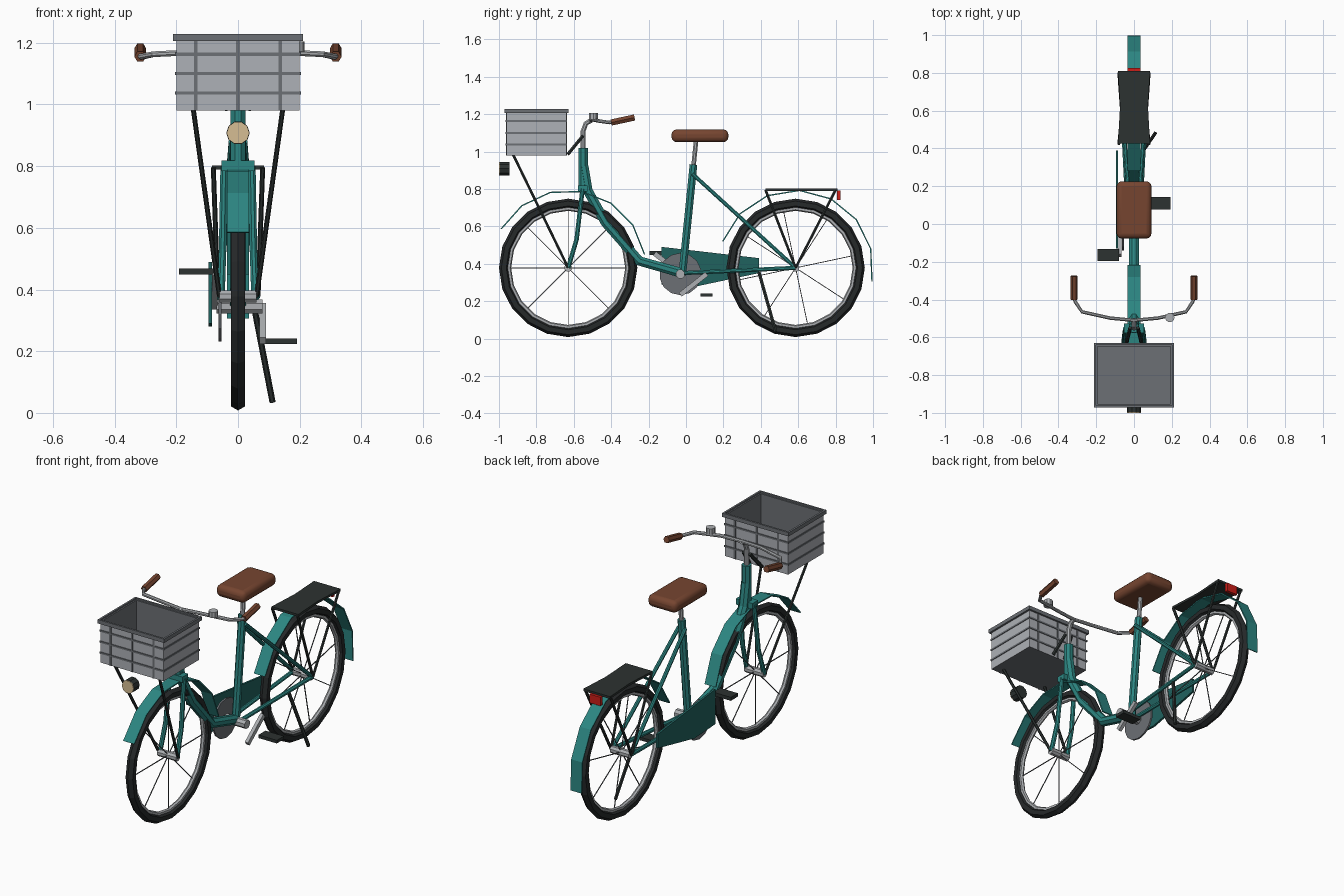
import bpy, bmesh, math
from mathutils import Vector as V, Matrix

if "Cube" in bpy.data.objects:
    bpy.data.objects.remove(bpy.data.objects["Cube"])


def mat(name, r, g, b):
    m = bpy.data.materials.new(name)
    m.diffuse_color = [((c / 255 + 0.055) / 1.055) ** 2.4 for c in (r, g, b)] + [1]
    m.use_nodes = True
    m.node_tree.nodes["Principled BSDF"].inputs["Base Color"].default_value = m.diffuse_color
    return m


TEAL = mat("teal paint", 44, 134, 130)
DTEAL = mat("dark teal", 32, 98, 95)
TYRE = mat("tyre black", 38, 41, 42)
DARK = mat("dark metal", 44, 50, 49)
SILVER = mat("silver", 172, 175, 178)
GREY = mat("mid grey", 108, 112, 117)
LIGHT = mat("light grey", 174, 177, 183)
BROWN = mat("brown leather", 118, 69, 48)
CREAM = mat("lamp cream", 214, 190, 148)
RED = mat("red lens", 205, 30, 24)


def finish(name, bm, *mats):
    bmesh.ops.recalc_face_normals(bm, faces=bm.faces)
    me = bpy.data.meshes.new(name)
    bm.to_mesh(me)
    bm.free()
    for m in mats:
        me.materials.append(m)
    ob = bpy.data.objects.new(name, me)
    bpy.context.collection.objects.link(ob)
    return ob


def tube(name, pts, r, m, n=8, ref=(1, 0, 0)):
    """Sweep an n-sided section along a path."""
    bm = bmesh.new()
    pts = [V(p) for p in pts]
    rings = []
    for i, p in enumerate(pts):
        t = (pts[min(i + 1, len(pts) - 1)] - pts[max(i - 1, 0)]).normalized()
        a = V(ref).cross(t).normalized()
        b = t.cross(a)
        rings.append([bm.verts.new(p + r * (a * math.cos(k) + b * math.sin(k)))
                      for k in [(j + 0.5) * math.tau / n for j in range(n)]])
    for s, e in zip(rings, rings[1:]):
        for j in range(n):
            bm.faces.new((s[j], s[j - 1], e[j - 1], e[j]))
    bm.faces.new(rings[0])
    bm.faces.new(rings[-1])
    return finish(name, bm, m)


def box(name, lo, hi, m, rx=0):
    bm = bmesh.new()
    c, s = (V(lo) + V(hi)) / 2, V(hi) - V(lo)
    bmesh.ops.create_cube(bm, size=1, matrix=Matrix.Translation(c)
                          @ Matrix.Rotation(rx, 4, "X") @ Matrix.Diagonal((*s, 1)))
    return finish(name, bm, m)


def plate(name, outline, d, m):
    """Extrude a flat outline by the vector d."""
    bm = bmesh.new()
    f = bm.faces.new([bm.verts.new(p) for p in outline])
    g = bmesh.ops.extrude_face_region(bm, geom=[f])["geom"]
    bmesh.ops.translate(bm, vec=d, verts=[v for v in g if isinstance(v, bmesh.types.BMVert)])
    return finish(name, bm, m)


def ring(name, y, R, r, n, k, m):
    bpy.ops.mesh.primitive_torus_add(major_radius=R, minor_radius=r, major_segments=n,
                                     minor_segments=k, location=(0, y, ZC),
                                     rotation=(0, math.pi / 2, 0))
    ob = bpy.context.object
    ob.name = name
    ob.data.materials.append(m)


def mudguard(name, y, a0, a1, n, R=0.411, w=0.035, th=0.007):
    bm = bmesh.new()
    rows = []
    for i in range(n + 1):
        a = math.radians(a0 + (a1 - a0) * i / n)
        rows.append([bm.verts.new((x, y + q * math.cos(a), ZC + q * math.sin(a)))
                     for x, q in ((-w, R), (w, R), (w, R + th), (-w, R + th))])
    for s, e in zip(rows, rows[1:]):
        for j in range(4):
            bm.faces.new((s[j], s[j - 1], e[j - 1], e[j]))
    bm.faces.new(rows[0])
    bm.faces.new(rows[-1])
    finish(name, bm, TEAL)


ZC, YF, YR = 0.378, -0.63, 0.586

# wheels
for nm, y, off in (("front", YF, 0), ("rear", YR, 12)):
    ring(nm + "_tyre", y, 0.344, 0.026, 20, 6, TYRE)
    ring(nm + "_rim", y, 0.317, 0.012, 20, 6, SILVER)
    tube(nm + "_hub", [(-0.06, y, ZC), (0.06, y, ZC)], 0.021, SILVER, ref=(0, 0, 1))
    for i in range(8):
        a = math.radians(off + 45 * i)
        tube(f"{nm}_spoke_{i}", [(0, y, ZC), (0, y + 0.312 * math.cos(a), ZC + 0.312 * math.sin(a))],
             0.003, GREY, 4)
mudguard("front_mudguard", YF, 10, 150, 6)
mudguard("rear_mudguard", YR, -10, 160, 7)

# frame
tube("head_tube", [(0, -0.55, 0.78), (0, -0.55, 1.02)], 0.027, TEAL)
tube("down_tube", [(0, -0.547, 0.92), (0, -0.525, 0.79), (0, -0.43, 0.62), (0, -0.25, 0.415),
                   (0, -0.02, 0.35)], 0.028, TEAL)
tube("seat_tube", [(0, -0.02, 0.34), (0, 0.04, 0.93)], 0.022, TEAL)
tube("seat_post", [(0, 0.04, 0.92), (0, 0.055, 1.07)], 0.013, SILVER)
box("fork_crown", (-0.053, -0.578, 0.785), (0.053, -0.527, 0.818), TEAL)
tube("bottom_bracket", [(-0.07, -0.03, 0.345), (0.08, -0.03, 0.345)], 0.025, SILVER, ref=(0, 0, 1))
for s, nm in ((-1, "left"), (1, "right")):
    tube(nm + "_fork_blade", [(s * 0.045, -0.553, 0.80), (s * 0.05, -0.585, 0.53),
                              (s * 0.055, YF, ZC)], 0.013, TEAL)
    tube(nm + "_seat_stay", [(s * 0.02, 0.035, 0.88), (s * 0.06, YR, ZC)], 0.011, TEAL)
    tube(nm + "_chain_stay", [(s * 0.03, -0.02, 0.35), (s * 0.06, YR, ZC)], 0.012, TEAL)
    # rack legs, basket stays and brackets
    tube(nm + "_rack_front_leg", [(s * 0.08, 0.425, 0.795), (s * 0.065, YR, ZC)], 0.008, DARK, 6)
    tube(nm + "_rack_rear_leg", [(s * 0.08, 0.80, 0.795), (s * 0.065, YR, ZC)], 0.008, DARK, 6)
    tube(nm + "_basket_stay", [(s * 0.145, -0.925, 0.985), (s * 0.06, YF, ZC)], 0.008, DARK, 6)
    tube(nm + "_basket_bracket", [(s * 0.04, -0.632, 0.985), (s * 0.02, -0.55, 1.085)], 0.010, DARK, 6)
    tube(nm + "_grip", [(s * 0.317, -0.40, 1.155), (s * 0.317, -0.275, 1.182)], 0.019, BROWN, 6)

# handlebar, stem and bell
half = [(0.317, -0.39, 1.157), (0.312, -0.41, 1.155), (0.275, -0.465, 1.163), (0.127, -0.498, 1.17)]
tube("handlebar", half + [(0, -0.51, 1.167)] + [(-x, y, z) for x, y, z in half[::-1]],
     0.010, SILVER, ref=(0, 0, 1))
tube("stem", [(0, -0.55, 1.0), (0, -0.55, 1.11), (0, -0.535, 1.15), (0, -0.505, 1.167)], 0.014, SILVER)
tube("bell", [(0.19, -0.495, 1.172), (0.19, -0.495, 1.205)], 0.025, SILVER, 10)

# saddle
seat = box("seat", (-0.092, -0.077, 1.05), (0.092, 0.226, 1.118), BROWN)
bv = seat.modifiers.new("round", "BEVEL")
bv.width, bv.segments = 0.026, 3
bpy.context.view_layer.objects.active = seat
seat.select_set(True)
bpy.ops.object.shade_smooth_by_angle(angle=math.radians(40))
seat.select_set(False)

# basket: open box, light outside, dark inside and below
X, Y0, Y1, Z0, Z1, T = 0.2, -0.96, -0.64, 0.98, 1.22, 0.008
bm = bmesh.new()
loops = [[bm.verts.new(p) for p in ((-X + t, Y0 + t, z), (X - t, Y0 + t, z), (X - t, Y1 - t, z), (-X + t, Y1 - t, z))]
         for t, z in ((0, Z0), (0, Z1), (T, Z1), (T, Z0 + T))]
for k, (s, e) in enumerate(zip(loops, loops[1:])):
    for j in range(4):
        bm.faces.new((s[j - 1], s[j], e[j], e[j - 1])).material_index = int(k > 0)
bm.faces.new(loops[0]).material_index = 1
bm.faces.new(loops[3]).material_index = 1
finish("basket", bm, LIGHT, GREY)


def band(name, z0, z1, o):
    for s in (0, 1):
        y = (Y0 - o, Y1)[s]
        box(f"{name}_y{s}", (-X - o, y, z0), (X + o, y + o, z1), GREY)
        x = (-X - o, X)[s]
        box(f"{name}_x{s}", (x, Y0, z0), (x + o, Y1, z1), GREY)


for i, z in enumerate((1.037, 1.10, 1.163)):
    band(f"basket_band_{i}", z - 0.005, z + 0.005, 0.004)
band("basket_rim", 1.206, 1.228, 0.011)
for i, x in enumerate((-0.137, 0, 0.137)):
    for s, y in enumerate((Y0 - 0.003, Y1)):
        box(f"basket_slat_{i}_{s}", (x - 0.006, y, Z0), (x + 0.006, y + 0.003, Z1), GREY)

# lamps and rear rack
tube("headlamp", [(0, -0.995, 0.908), (0, -0.945, 0.908)], 0.038, DARK, 10)
tube("headlamp_lens", [(0, -1.0, 0.908), (0, -0.994, 0.908)], 0.037, CREAM, 10)
plate("rear_rack", [(-0.085, 0.425, 0.79), (0.085, 0.425, 0.79), (0.074, 0.62, 0.79), (0.085, 0.81, 0.79),
                    (-0.085, 0.81, 0.79), (-0.074, 0.62, 0.79)], (0, 0, 0.013), DARK)
box("tail_light", (-0.035, 0.808, 0.742), (0.035, 0.826, 0.792), RED)

# chain guard, chainring, cranks, pedals
plate("chain_guard", [(-0.096, y, z) for y, z in ((-0.13, 0.49), (0.39, 0.43), (0.39, 0.35),
                                                  (0.06, 0.28), (-0.13, 0.29))], (0.012, 0, 0), DTEAL)
tube("chainring", [(-0.064, -0.03, 0.345), (-0.054, -0.03, 0.345)], 0.113, GREY, 14, (0, 0, 1))
ang = math.atan2(0.11, 0.14)
box("right_crank", (0.07, -0.05, 0.277), (0.09, 0.13, 0.303), SILVER, ang)
box("left_crank", (-0.084, -0.187, 0.387), (-0.066, -0.009, 0.413), SILVER, -ang)
box("right_pedal", (0.075, 0.078, 0.224), (0.192, 0.142, 0.242), DARK)
box("left_pedal", (-0.192, -0.195, 0.448), (-0.08, -0.132, 0.468), DARK)

# kickstand
tube("kickstand", [(0.05, 0.39, 0.355), (0.112, 0.48, 0.035)], 0.010, DARK, 6)
